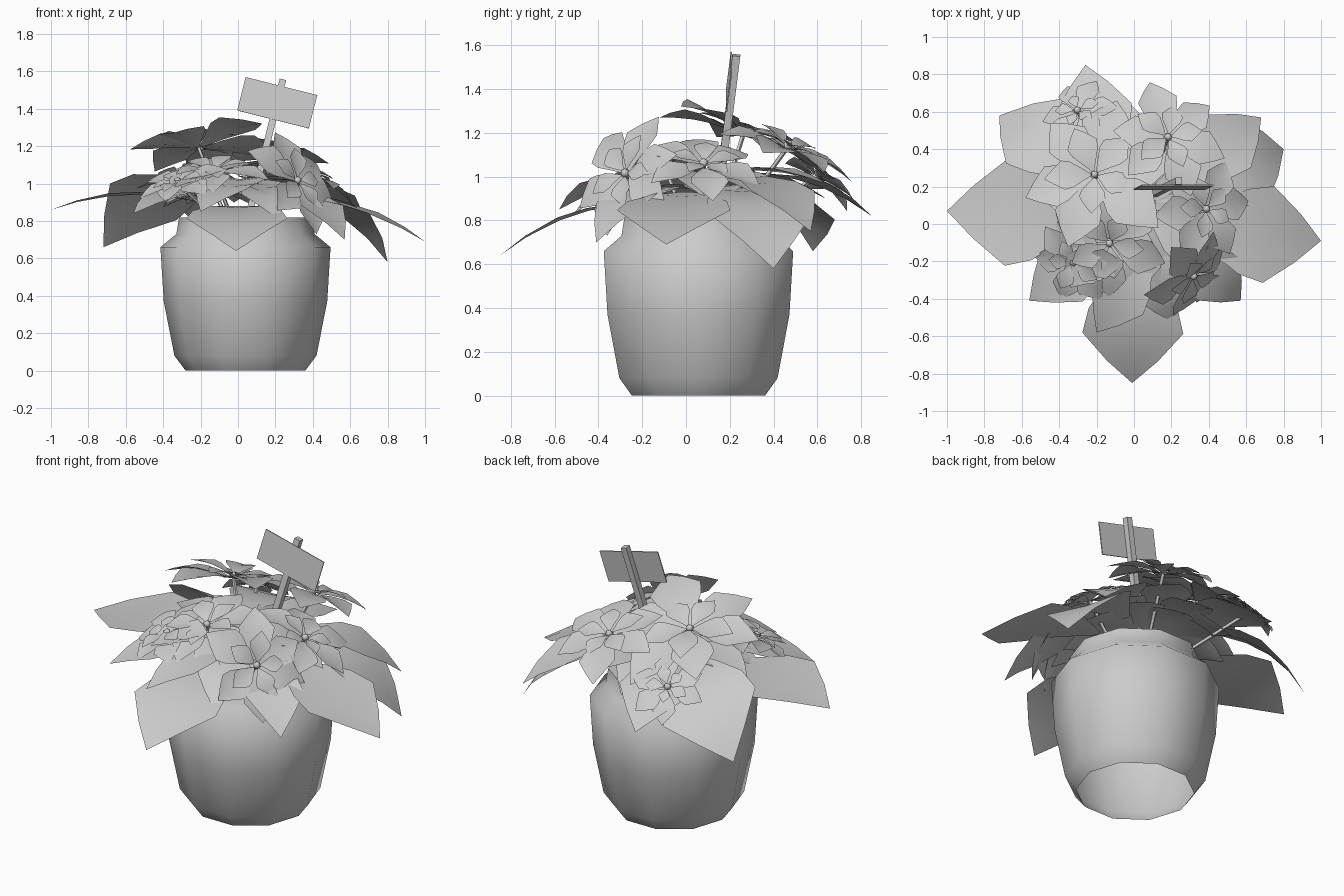
import bpy, bmesh, math, random
from mathutils import Vector, Matrix

random.seed(4)
cube = bpy.data.objects.get("Cube")
if cube:
    bpy.data.objects.remove(cube, do_unlink=True)

grey = bpy.data.materials.new("plain_grey")
grey.use_nodes = True
grey.diffuse_color = (0.6, 0.6, 0.6, 1)
grey.node_tree.nodes["Principled BSDF"].inputs["Base Color"].default_value = grey.diffuse_color
UP = Vector((0, 0, 1))


def finish(bm, name, angle=35):
    mesh = bpy.data.meshes.new(name)
    bm.to_mesh(mesh)
    bm.free()
    obj = bpy.data.objects.new(name, mesh)
    bpy.context.collection.objects.link(obj)
    mesh.materials.append(grey)
    bpy.ops.object.select_all(action='DESELECT')
    obj.select_set(True)
    bpy.context.view_layer.objects.active = obj
    bpy.ops.object.shade_smooth_by_angle(angle=math.radians(angle))
    return obj


# Angular leaf blade: narrow base, broad shoulders, pointed tip
OUTLINE = [(0, .08), (.22, .5), (.42, .88), (.6, 1), (.82, .5), (1, 0)]


def add_leaf(bm, base, tip, width, up, arch=0.05, fold=0.03):
    base, tip = Vector(base), Vector(tip)
    side = (tip - base).cross(up).normalized()
    normal = side.cross(tip - base).normalized()
    rows = []
    for t, w in OUTLINE:
        mid = base.lerp(tip, t) + normal * arch * 4 * t * (1 - t)
        edge = side * width / 2 * w
        lift = normal * fold * w
        if w:
            rows.append([bm.verts.new(p) for p in (mid - edge + lift, mid, mid + edge + lift)])
        else:
            rows.append([bm.verts.new(mid)] * 3)
    for a, b in zip(rows, rows[1:]):
        for i in (0, 1):
            loop = [a[i], a[i + 1]] + ([b[i]] if b[i] is b[i + 1] else [b[i + 1], b[i]])
            bm.faces.new(loop)


def add_rod(bm, start, end, radius, sides=4):
    start, end = Vector(start), Vector(end)
    turn = UP.rotation_difference(end - start).to_matrix().to_4x4()
    bmesh.ops.create_cone(bm, segments=sides, cap_ends=True, radius1=radius, radius2=radius,
                          depth=(end - start).length,
                          matrix=Matrix.Translation((start + end) / 2) @ turn)


# Ten-sided pot, open underneath, with shoulder and soil
PX, PY, SIDES = 0.04, 0.057, 10
bm = bmesh.new()
rings = []
for r, z in [(.32, 0), (.38, .08), (.437, .37), (.455, .66), (.37, .73), (.355, .82)]:
    rings.append([bm.verts.new((PX + r * math.cos(k * math.tau / SIDES),
                                PY + r * math.sin(k * math.tau / SIDES), z)) for k in range(SIDES)])
for a, b in zip(rings, rings[1:]):
    for k in range(SIDES):
        j = (k + 1) % SIDES
        bm.faces.new((a[k], a[j], b[j], b[k]))
bm.faces.new(rings[-1])
finish(bm, "pot", 60)

# Large drooping leaves: base, tip, width, arch
LARGE = [
    ((-.2, .05, .9), (-1, .07, .86), .57, .06),
    ((.25, .0, .93), (1, -.09, .69), .52, .05),
    ((.0, -.12, .88), (-.01, -.85, .64), .54, .07),
    ((.22, .2, .95), (.8, .4, .58), .5, .11),
    ((-.15, .2, 1.0), (-.26, .85, .82), .42, .07),
    ((-.1, -.05, .95), (-.56, -.41, .84), .36, .05),
    ((.2, -.05, .95), (.57, -.41, .7), .32, .08),
    ((.2, .2, 1.0), (.68, .57, .75), .36, .08),
    ((.1, -.1, 1.0), (-.2, -.58, .85), .32, .05),
    ((.1, -.1, .98), (.2, -.52, .82), .3, .05),
]
bm = bmesh.new()
for base, tip, width, arch in LARGE:
    add_leaf(bm, base, tip, width, UP, arch, 0.015)
# Back right leaf hangs tilted, one edge raised
add_leaf(bm, (-.15, .2, 1), (-.72, .58, .66), .54, Vector((-.2, .75, 1)), .12, .015)
finish(bm, "large_leaves", 50)

# Two tiers of medium leaves filling the crown
bm = bmesh.new()
for count, base_z, low_tip, high_tip, near, far in ((11, 1.02, .86, 1, .48, .6),
                                                    (9, .94, .87, .93, .36, .48)):
    for k in range(count):
        a = math.tau * k / count + random.uniform(-.12, .12)
        out = Vector((math.cos(a), math.sin(a), 0))
        middle = Vector((.02, .1, 0))
        tip = middle + out * random.uniform(near, far) + UP * random.uniform(low_tip, high_tip)
        add_leaf(bm, middle + out * .06 + UP * base_z, tip, .28, UP, .03, .02)
finish(bm, "medium_leaves", 50)

# Flower heads: centre, facing direction, radius, turn in degrees
FLOWERS = [
    ((-.21, .26, 1.19), (-.05, .38, 1), .43, 15),
    ((-.13, -.1, 1.06), (-.1, -.25, 1), .36, 35),
    ((.31, -.27, 1.01), (.6, -.6, .45), .3, 15),
    ((-.3, .6, 1.0), (-.3, .7, .9), .2, 0),
    ((.38, .08, 1.05), (.5, .05, 1), .29, 10),
    ((.18, .46, 1.13), (.15, .42, 1), .33, 45),
    ((-.32, -.2, 1.0), (-.3, -.4, 1), .26, 5),
]
stems = bmesh.new()
for i, (centre, facing, radius, spin) in enumerate(FLOWERS, 1):
    centre, facing = Vector(centre), Vector(facing).normalized()
    tilt = UP.rotation_difference(facing)
    bm = bmesh.new()
    for count, reach, rise, offset in ((6, 1, -.06, 0), (5, .58, .15, 30)):
        for k in range(count):
            a = math.radians(spin + offset + 360 * k / count + random.uniform(-8, 8))
            length = radius * reach * random.uniform(.84, 1.1)
            way = tilt @ Vector((math.cos(a), math.sin(a), rise + random.uniform(-.08, .08)))
            start = centre + way * 0.02 + facing * (0.012 if reach < 1 else 0)
            add_leaf(bm, start, centre + way * length, length * .62, facing, length * .06, length * .06)
    finish(bm, f"flower_{i}_petals", 50)
    # Small bud in the flower centre
    bm = bmesh.new()
    bmesh.ops.create_icosphere(bm, subdivisions=1, radius=.022,
                               matrix=Matrix.Translation(centre + facing * .015))
    finish(bm, f"flower_{i}_bud", 60)
    foot = Vector((PX + (centre.x - PX) * .4, PY + (centre.y - PY) * .4, .8))
    add_rod(stems, foot, centre, .011, 5)
finish(stems, "stems")

# Leaning sign: stake and plate share one tilted frame
low, high = Vector((.05, .135, .8)), Vector((.24, .23, 1.555))
axis = (high - low).normalized()
across = Vector((.97, 0, -.25))
across = (across - axis * across.dot(axis)).normalized()
back = axis.cross(across)
frame = Matrix((across, back, axis)).transposed().to_4x4()


def add_box(name, centre, size):
    bm = bmesh.new()
    bmesh.ops.create_cube(bm, size=1, matrix=Matrix.Translation(centre) @ frame @ Matrix.Diagonal((*size, 1)))
    finish(bm, name)


add_box("sign_stake", (low + high) / 2, (.036, .036, (high - low).length))
add_box("sign_plate", Vector((.21, .196, 1.432)), (.395, .006, .185))
